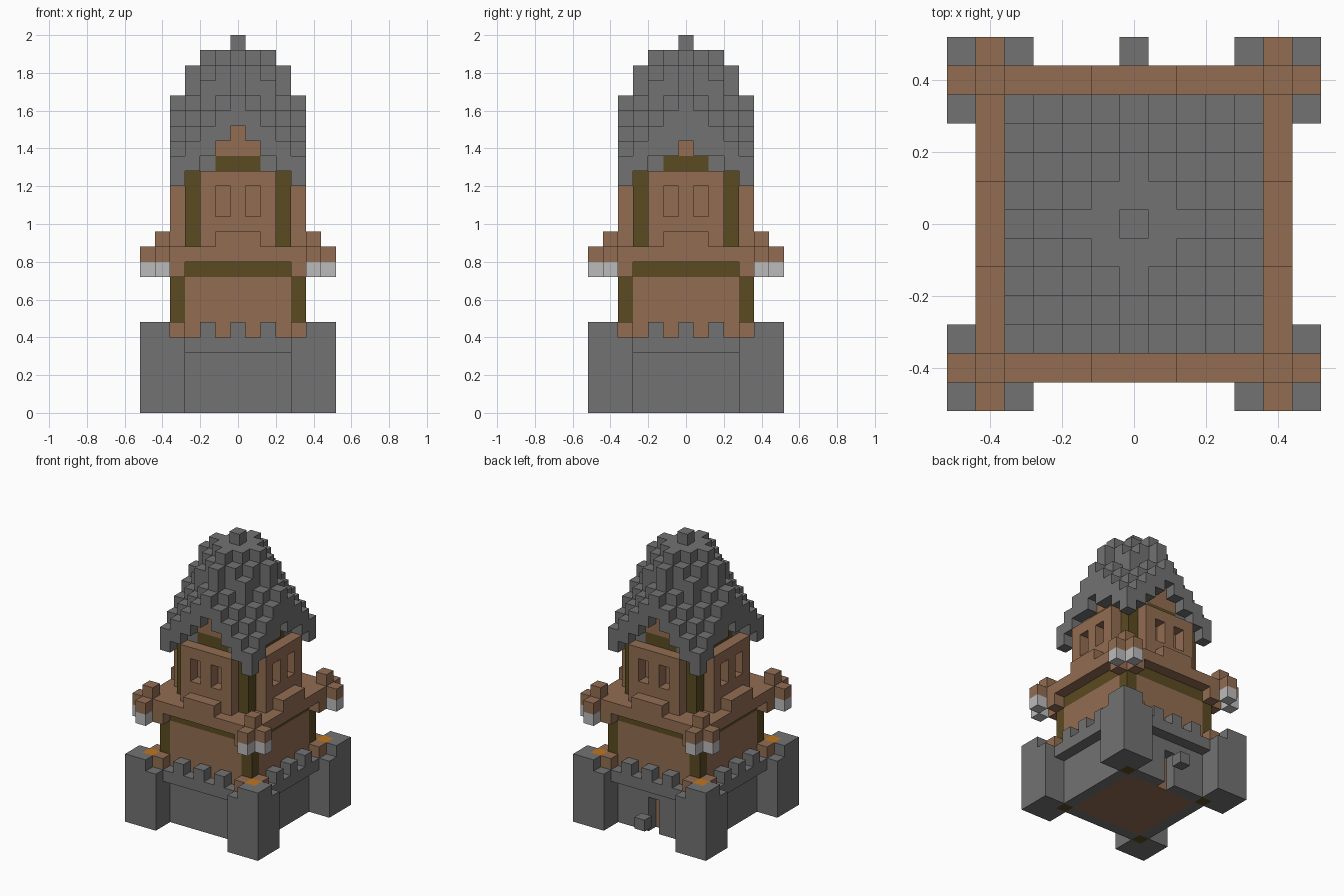
import bpy
import bmesh
from mathutils import Vector
from itertools import product

U = 0.08  # size of one block

cube = bpy.data.objects.get("Cube")
if cube:
    bpy.data.objects.remove(cube, do_unlink=True)


def material(name, rgb):
    mat = bpy.data.materials.new(name)
    mat.use_nodes = True
    mat.diffuse_color = (*rgb, 1)
    mat.node_tree.nodes["Principled BSDF"].inputs["Base Color"].default_value = (*rgb, 1)
    return mat


STONE = material("grey stone", (0.17, 0.17, 0.17))
WOOD = material("brown wood", (0.29, 0.155, 0.085))
DARK = material("dark olive timber", (0.105, 0.07, 0.015))
PALE = material("pale lantern", (0.5, 0.5, 0.5))
EMBER = material("orange ember", (0.52, 0.18, 0.012))

cells = {}   # block position -> part name
parts = {}   # part name -> material


def put(part, mat, x, y, z):
    """Fill a box of blocks (inclusive ranges); earlier parts keep their blocks."""
    parts[part] = mat
    spans = [range(a[0], a[1] + 1) if isinstance(a, tuple) else (a,) for a in (x, y, z)]
    for p in product(*spans):
        cells.setdefault(p, part)


def put_corners(part, mat, a, b, z):
    """Repeat one column at all four corners, on both sides of the diagonal."""
    for sx, sy in product((-1, 1), repeat=2):
        put(part, mat, sx * a, sy * b, z)
        put(part, mat, sx * b, sy * a, z)


def put_sides(part, mat, along, out, z):
    """Repeat a strip on all four sides."""
    for s in (-1, 1):
        put(part, mat, along, s * out, z)
        put(part, mat, s * out, along, z)


def carve(x, y, z):
    cells.pop((x, y, z), None)


# Corner posts and keep
put_corners("lower_posts", DARK, 4, 4, (0, 9))
put_sides("lower_beams", DARK, (-3, 3), 4, 9)
put_sides("base_wall", STONE, (-3, 3), 4, (0, 3))
put("lower_keep", WOOD, (-3, 3), (-3, 3), (0, 9))
put_sides("lower_keep", WOOD, (-3, 3), 4, (4, 8))

# Stone parapet and merlons
put_sides("parapet", STONE, (-3, 3), 5, 4)
for i in (-2, 0, 2):
    put_sides("merlons", STONE, i, 5, 5)

# Corner towers with a raised outer rim
for a, b in ((4, 5), (4, 6), (5, 5), (5, 6), (6, 6)):
    put_corners("corner_towers", STONE, a, b, (0, 4))
put_corners("corner_towers", STONE, 5, 6, 5)
put_corners("corner_towers", STONE, 6, 6, 5)
put_corners("embers", EMBER, 5, 5, 5)
put_corners("tower_steps", WOOD, 4, 5, 5)

# Back doorway and its small block
for z in range(3):
    carve(0, 4, z)
put("door_block", STONE, 0, 6, 1)

# Deck with crossing beams, brackets and lanterns
put("deck", WOOD, (-4, 4), (-4, 4), 10)
put_sides("deck_beams", WOOD, (-6, 6), 5, 10)
put_corners("deck_corner_blocks", WOOD, 5, 5, 11)
put_corners("brackets", WOOD, 4, 5, 9)
put_corners("lanterns", PALE, 5, 6, 9)
put_sides("window_boxes", WOOD, (-1, 1), 5, 11)

# Upper storey with recessed windows
put_corners("upper_posts", DARK, 3, 3, (11, 15))
put("upper_keep", WOOD, (-3, 3), (-3, 3), (11, 15))
put_sides("upper_keep", WOOD, (-2, 2), 4, (11, 15))
for i, s, z in product((-1, 1), (-4, 4), (13, 14)):
    carve(i, s, z)
    carve(s, i, z)

# Gables under the eaves
put_sides("gable_beams", DARK, (-1, 1), 3, 16)
put_sides("gables", WOOD, (-1, 1), 3, 17)
put_sides("gables", WOOD, 0, 3, 18)

# Domed roof: height of each column by distance from the middle
heights = {
    (0, 0): 25, (1, 0): 24, (1, 1): 24, (2, 0): 24, (2, 1): 23, (2, 2): 22,
    (3, 0): 23, (3, 1): 21, (3, 2): 20, (3, 3): 19,
}
for x, y in product(range(-3, 4), repeat=2):
    key = (max(abs(x), abs(y)), min(abs(x), abs(y)))
    put("roof", STONE, x, y, (16, heights[key] - 1))

# Eaves climb in steps from each corner to the middle of each side
for i in range(-4, 5):
    z = 19 - abs(i)
    low = z - 1 if abs(i) < 2 else z
    for s in (-4, 4):
        put("eaves", STONE, i, s, (z, z + 1))
        put("eaves", STONE, s, i, (low, z + 1))


# Turn each part into a mesh of its exposed block faces
AXES = [Vector(v) for v in ((1, 0, 0), (0, 1, 0), (0, 0, 1))]


def build(part, mat):
    bm = bmesh.new()
    for p in (c for c, name in cells.items() if name == part):
        mid = Vector(p) + Vector((0, 0, 0.5))
        for k, s in product(range(3), (-1, 1)):
            n = AXES[k] * s
            if tuple(int(v) for v in Vector(p) + n) in cells:
                continue
            u = AXES[(k + 1) % 3] / 2
            v = AXES[(k + 2) % 3] / 2 * s
            c = mid + n / 2
            corners = (c - u - v, c + u - v, c + u + v, c - u + v)
            bm.faces.new([bm.verts.new(q * U) for q in corners])
    bmesh.ops.remove_doubles(bm, verts=bm.verts[:], dist=0.001)
    mesh = bpy.data.meshes.new(part)
    bm.to_mesh(mesh)
    bm.free()
    mesh.materials.append(mat)
    bpy.context.scene.collection.objects.link(bpy.data.objects.new(part, mesh))


for part, mat in parts.items():
    build(part, mat)
